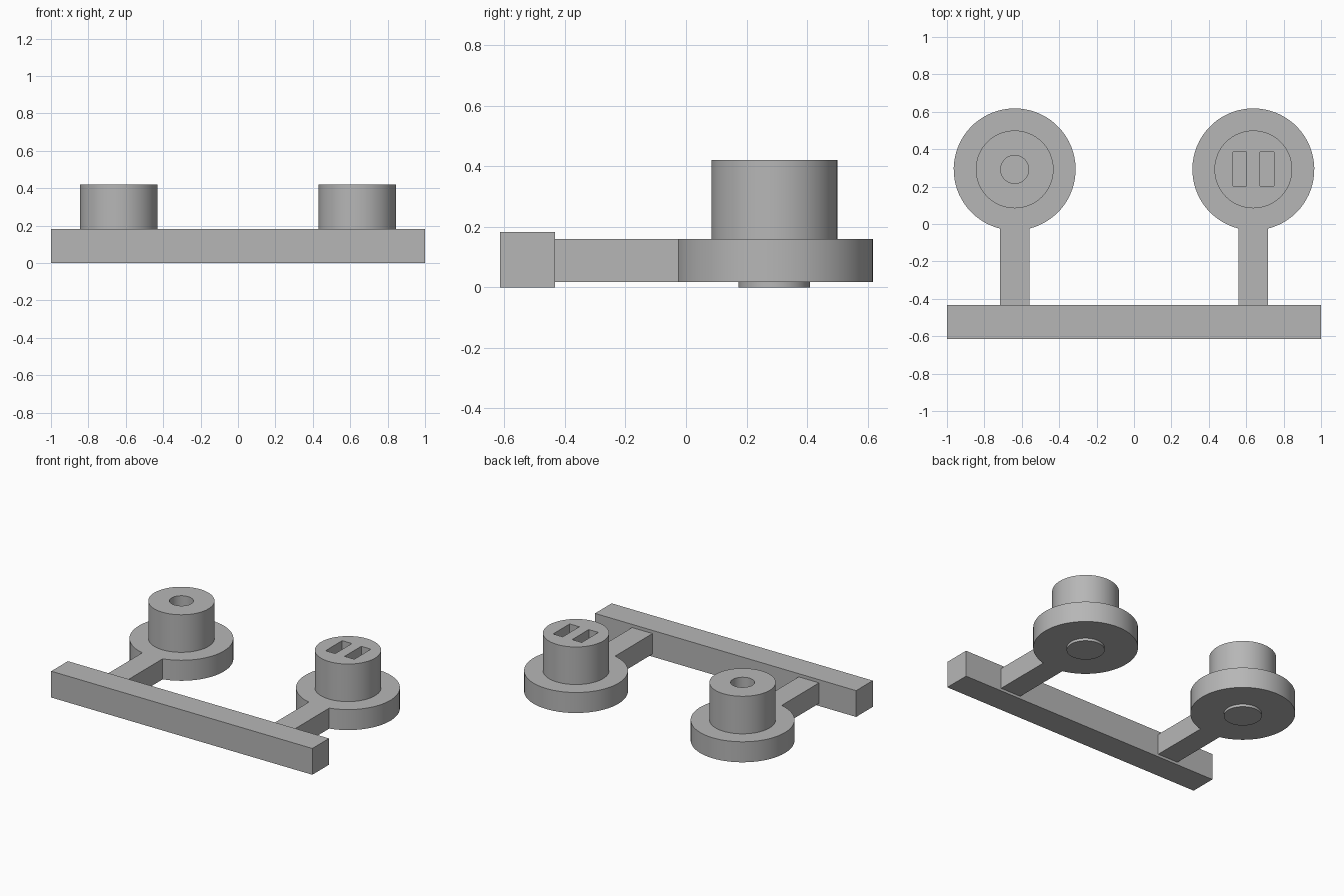
import bpy
import bmesh
import math

cube = bpy.data.objects.get("Cube")
if cube:
    bpy.data.objects.remove(cube, do_unlink=True)

grey = bpy.data.materials.new("plain_grey")
grey.use_nodes = True
COLOUR = (0.47, 0.47, 0.47, 1)
grey.diffuse_color = COLOUR
grey.node_tree.nodes["Principled BSDF"].inputs["Base Color"].default_value = COLOUR

SPACING, CENTRE_Y = 0.638, 0.292
BAR_FRONT, BAR_BACK = -0.615, -0.433
DISC_R, ARM_HALF = 0.326, 0.078
POST_TOP, SOCKET_DEPTH = 0.42, 0.22


def prism(name, outline, z0, z1):
    """Extrude a counter-clockwise outline between two heights."""
    bm = bmesh.new()
    face = bm.faces.new([bm.verts.new((x, y, z0)) for x, y in outline])
    extruded = bmesh.ops.extrude_face_region(bm, geom=[face])["geom"]
    top = [v for v in extruded if isinstance(v, bmesh.types.BMVert)]
    bmesh.ops.translate(bm, verts=top, vec=(0, 0, z1 - z0))
    bmesh.ops.recalc_face_normals(bm, faces=bm.faces)
    mesh = bpy.data.meshes.new(name)
    bm.to_mesh(mesh)
    bm.free()
    mesh.materials.append(grey)
    obj = bpy.data.objects.new(name, mesh)
    bpy.context.collection.objects.link(obj)
    return obj


def rectangle(x, y, half_x, half_y):
    return [(x - half_x, y - half_y), (x + half_x, y - half_y),
            (x + half_x, y + half_y), (x - half_x, y + half_y)]


def arc(x, y, radius, start=0, sweep=math.tau, count=64):
    return [(x + radius * math.cos(start + sweep * i / count),
             y + radius * math.sin(start + sweep * i / count))
            for i in range(count + (sweep < math.tau))]


def select(obj):
    bpy.ops.object.select_all(action='DESELECT')
    obj.select_set(True)
    bpy.context.view_layer.objects.active = obj


def smooth(obj):
    select(obj)
    bpy.ops.object.shade_smooth_by_angle(angle=math.radians(30))


def cut(obj, outline):
    """Sink a blind socket into the top of a post."""
    cutter = prism("socket_cutter", outline, POST_TOP - SOCKET_DEPTH, POST_TOP + 0.1)
    cutter.hide_render = True
    mod = obj.modifiers.new("socket", 'BOOLEAN')
    mod.operation = 'DIFFERENCE'
    mod.solver = 'EXACT'
    mod.object = cutter
    select(obj)
    bpy.ops.object.modifier_apply(modifier=mod.name)
    bpy.data.objects.remove(cutter, do_unlink=True)


# Long bar joining both sides
prism("runner_bar", rectangle(0, (BAR_FRONT + BAR_BACK) / 2, 1, (BAR_BACK - BAR_FRONT) / 2),
      0, 0.182)

for side, x in (("right", -SPACING), ("left", SPACING)):
    # Disc and its arm share one outline
    gap = math.asin(ARM_HALF / DISC_R)
    outline = arc(x, CENTRE_Y, DISC_R, -math.pi / 2 + gap, math.tau - 2 * gap)
    outline += [(x - ARM_HALF, BAR_BACK), (x + ARM_HALF, BAR_BACK)]
    smooth(prism(side + "_disc_and_arm", outline, 0.018, 0.16))

    # Low boss underneath
    smooth(prism(side + "_bottom_boss", arc(x, CENTRE_Y, 0.118), 0, 0.018))

    # Post with a round socket or a pair of slots
    post = prism(side + "_post", arc(x, CENTRE_Y, 0.208), 0.16, POST_TOP)
    if side == "right":
        cut(post, arc(x, CENTRE_Y, 0.075))
    else:
        for offset in (-0.073, 0.073):
            cut(post, rectangle(x + offset, CENTRE_Y + 0.003, 0.037, 0.091))
    smooth(post)
